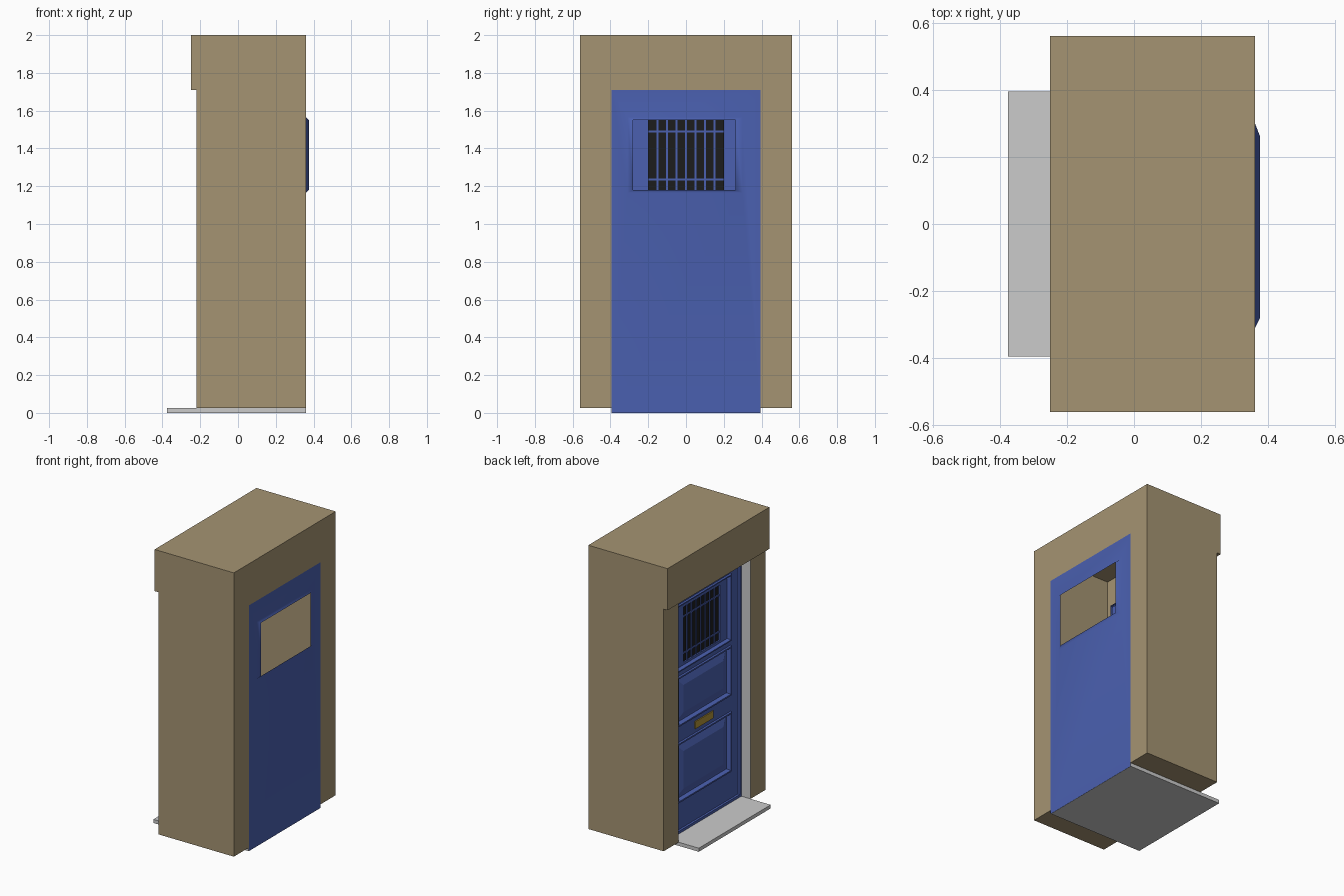
import bpy, bmesh
from mathutils import Vector

if "Cube" in bpy.data.objects:
    bpy.data.objects.remove(bpy.data.objects["Cube"])


def material(name, rgb):
    m = bpy.data.materials.new(name)
    m.diffuse_color = (*rgb, 1)
    m.use_nodes = True
    m.node_tree.nodes["Principled BSDF"].inputs["Base Color"].default_value = m.diffuse_color
    return m


TAN = material("sandstone", (0.376, 0.296, 0.17))
BLUE = material("blue_paint", (0.069, 0.117, 0.434))
BLACK = material("dark_glass", (0.012, 0.012, 0.012))
BRASS = material("brass", (0.45, 0.30, 0.04))


def finish(name, bm, mat=None):
    me = bpy.data.meshes.new(name)
    bm.to_mesh(me)
    bm.free()
    ob = bpy.data.objects.new(name, me)
    bpy.context.collection.objects.link(ob)
    if mat:
        me.materials.append(mat)
    return ob


def box(bm, x, y, z):
    vs = bmesh.ops.create_cube(bm, size=1)["verts"]
    for v in vs:
        v.co = [(a + b) / 2 + c * (b - a) for (a, b), c in zip((x, y, z), v.co)]


def patch(bm, x, y, z, toward):
    """Axis-aligned quad (one range is a single number) facing like 'toward'."""
    r = [s if isinstance(s, tuple) else (s, s) for s in (x, y, z)]
    flat = next(i for i in range(3) if r[i][0] == r[i][1])
    a, b = [i for i in range(3) if i != flat]
    vs = []
    for i, j in ((0, 0), (1, 0), (1, 1), (0, 1)):
        co = [r[0][0], r[1][0], r[2][0]]
        co[a], co[b] = r[a][i], r[b][j]
        vs.append(bm.verts.new(co))
    f = bm.faces.new(vs)
    f.normal_update()
    if f.normal.dot(Vector(toward)) < 0:
        f.normal_flip()


def rings(bm, loops, back=False, cap=False):
    """Bridge nested rectangles (y0, y1, z0, z1, x); optionally fill the last."""
    prev = None
    for y0, y1, z0, z1, x in loops:
        cur = [bm.verts.new((x, y, z)) for y, z in ((y0, z0), (y1, z0), (y1, z1), (y0, z1))]
        if prev:
            for i in range(4):
                j = (i + 1) % 4
                q = [prev[i], prev[j], cur[j], cur[i]]
                bm.faces.new(q if back else q[::-1])
        prev = cur
    if cap:
        bm.faces.new(prev if back else prev[::-1])


def mirror_y(ob):
    m = ob.modifiers.new("mirror", 'MIRROR')
    m.use_axis = (False, True, False)


W, H, D, BASE = 0.56, 1.71, 0.395, 0.025   # wall half width, door head, door half width
XF, XO, XB, XD = -0.22, -0.25, 0.36, -0.135  # wall front, lintel front, back, door face

# hollow wall shell with overhanging lintel
bm = bmesh.new()
patch(bm, (XO, XB), (0, W), 2, (0, 0, 1))
patch(bm, (XO, XB), W, (H, 2), (0, 1, 0))
patch(bm, (XF, XB), W, (BASE, H), (0, 1, 0))
patch(bm, XO, (0, W), (H, 2), (-1, 0, 0))
patch(bm, (XO, XF), (0, W), H, (0, 0, -1))
patch(bm, XF, (D, W), (BASE, H), (-1, 0, 0))
patch(bm, XB, (D, W), (BASE, H), (1, 0, 0))
patch(bm, XB, (0, W), (H, 2), (1, 0, 0))
patch(bm, (XF, XB), (D, W), BASE, (0, 0, -1))
bmesh.ops.remove_doubles(bm, verts=bm.verts, dist=1e-5)
mirror_y(finish("wall", bm, TAN))

# grey reveal around the doorway
bm = bmesh.new()
patch(bm, (XF, XD - 0.015), D, (BASE, H), (0, -1, 0))
patch(bm, (XF, XD - 0.015), (0, D), H, (0, 0, -1))
mirror_y(finish("door_reveal", bm))

# door step
bm = bmesh.new()
box(bm, (-0.375, XB - 0.001), (-D, D), (0, BASE))
finish("step", bm)

# door frame
bm = bmesh.new()
rings(bm, [(-D, D, BASE, H, XD), (-D, D, BASE, H, XD - 0.015),
           (-D + .018, D - .018, BASE + .018, H - .018, XD - 0.015),
           (-D + .018, D - .018, BASE + .018, H - .018, XD)])
finish("door_frame", bm, BLUE)

# door stiles and rails: a sheet with three openings
P = 0.30
openings = [(0.23, 0.65), (0.76, 1.11), (1.14, 1.61)]
bm = bmesh.new()
for s in (-1, 1):
    patch(bm, XD, tuple(sorted((s * P, s * (D - .018)))), (BASE, H - .018), (-1, 0, 0))
edges = [BASE] + [z for o in openings for z in o] + [H - .018]
for z0, z1 in zip(edges[::2], edges[1::2]):
    patch(bm, XD, (-P, P), (z0, z1), (-1, 0, 0))
finish("door_rails", bm, BLUE)


def inset(z, *steps):
    return [(-P + d, P - d, z[0] + d, z[1] - d, XD + x) for d, x in steps]


# raised door panels with moulded edges
bm = bmesh.new()
for z in openings[:2]:
    rings(bm, inset(z, (0, 0), (.004, -.01), (.014, -.01), (.02, .02),
                    (.03, .02), (.08, 0)), cap=True)
finish("door_panels", bm, BLUE)

# surround of the barred window
G, GZ = 0.20, (1.175, 1.56)
bm = bmesh.new()
rings(bm, inset(openings[2], (0, 0), (.004, -.01), (.012, -.01), (.018, .015))
      + [(-G, G, *GZ, XD + .015), (-G, G, *GZ, XD + .03)])
finish("window_surround", bm, BLUE)

# dark pane
bm = bmesh.new()
patch(bm, XD + .025, (-G, G), GZ, (-1, 0, 0))
finish("window_pane", bm, BLACK)

# window bars
bm = bmesh.new()
bx = (XD + .018, XD + .032)
for i in range(1, 8):
    y = -G + i * 2 * G / 8
    box(bm, bx, (y - .005, y + .005), GZ)
for z in (1.235, 1.49):
    box(bm, bx, (-G, G), (z - .005, z + .005))
finish("window_bars", bm, BLUE)

# mail slot
bm = bmesh.new()
box(bm, (XD - .008, XD + .005), (-.1, .1), (.68, .73))
finish("mail_slot", bm, BRASS)

# inner door skin with a raised lip around its opening
bm = bmesh.new()
rings(bm, [(-D, D, 0, H, XB), (-.31, .30, 1.165, 1.565, XB),
           (-.28, .262, 1.18, 1.55, .375)], back=True)
skin = finish("inner_door_skin", bm, BLUE)
for p in skin.data.polygons:
    p.use_smooth = True
